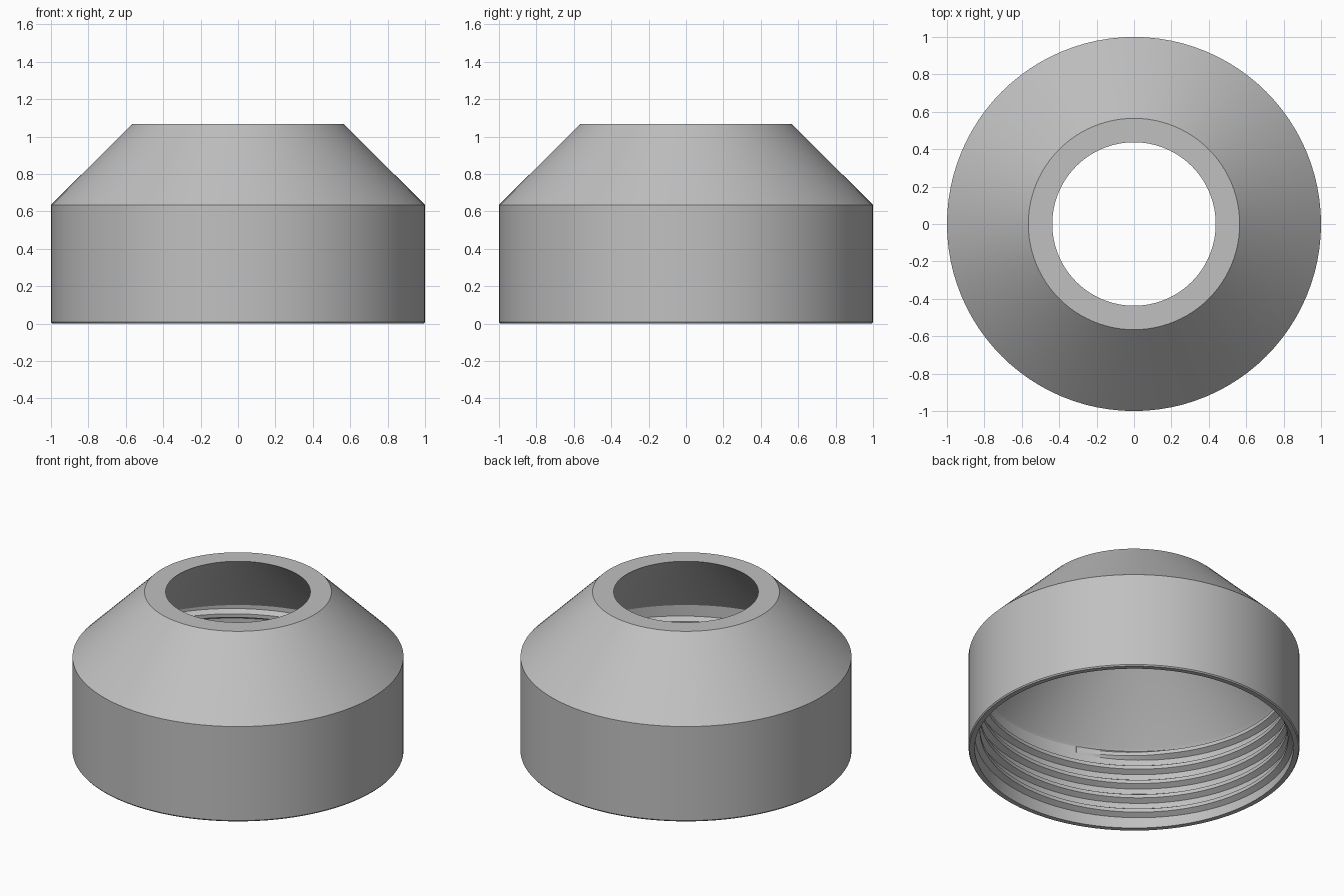
import bpy
import bmesh
from math import cos, sin, tau, radians

SEGMENTS = 96
BORE = 0.963      # inner wall radius, the root of the thread
CREST = 0.93      # inner radius at the thread crests
PITCH = 0.1
TURNS = 4.7

cube = bpy.data.objects.get("Cube")
if cube:
    bpy.data.objects.remove(cube)

grey = bpy.data.materials.new("plain grey")
grey.use_nodes = True
color = (0.53, 0.53, 0.53, 1)
grey.diffuse_color = color
grey.node_tree.nodes["Principled BSDF"].inputs["Base Color"].default_value = color


def sweep(name, rings, wrap):
    """Skin a list of closed cross-sections; wrap joins the last to the first."""
    bm = bmesh.new()
    loops = [[bm.verts.new(p) for p in ring] for ring in rings]
    n = len(loops[0])
    pairs = list(zip(loops, loops[1:]))
    if wrap:
        pairs.append((loops[-1], loops[0]))
    else:
        bm.faces.new(loops[0])
        bm.faces.new(loops[-1])
    for a, b in pairs:
        for i in range(n):
            j = (i + 1) % n
            bm.faces.new((a[i], a[j], b[j], b[i]))
    bmesh.ops.recalc_face_normals(bm, faces=bm.faces)
    mesh = bpy.data.meshes.new(name)
    bm.to_mesh(mesh)
    bm.free()
    mesh.materials.append(grey)
    obj = bpy.data.objects.new(name, mesh)
    bpy.context.collection.objects.link(obj)
    bpy.ops.object.select_all(action="DESELECT")
    obj.select_set(True)
    bpy.context.view_layer.objects.active = obj
    bpy.ops.object.shade_smooth_by_angle(angle=radians(25))
    return obj


def section(profile, angle, lift=0.0):
    """Place a (radius, height) profile at an angle around the z axis."""
    return [(r * cos(angle), r * sin(angle), z + lift) for r, z in profile]


# Hollow cap: straight skirt, sloping shoulder, open top
cap = [(0.994, 0), (1, 0.008), (1, 0.635), (0.565, 1.067),
       (0.437, 1.067), (0.95, 0.55), (BORE, 0.53), (BORE, 0)]
sweep("threaded_cap", [section(cap, tau * i / SEGMENTS) for i in range(SEGMENTS)], True)

# Internal screw thread: tapered ridge along a helix, fading out at both ends
steps = int(TURNS * SEGMENTS)
rings = []
for i in range(steps + 1):
    fade = min(1, (min(i, steps - i) + 1) / 10)
    crest = BORE - (BORE - CREST) * fade
    ridge = [(BORE + 0.005, -0.035), (crest, -0.012),
             (crest, 0.012), (BORE + 0.005, 0.035)]
    rings.append(section(ridge, tau * i / SEGMENTS, 0.04 + PITCH * i / SEGMENTS))
sweep("inner_thread", rings, False)
